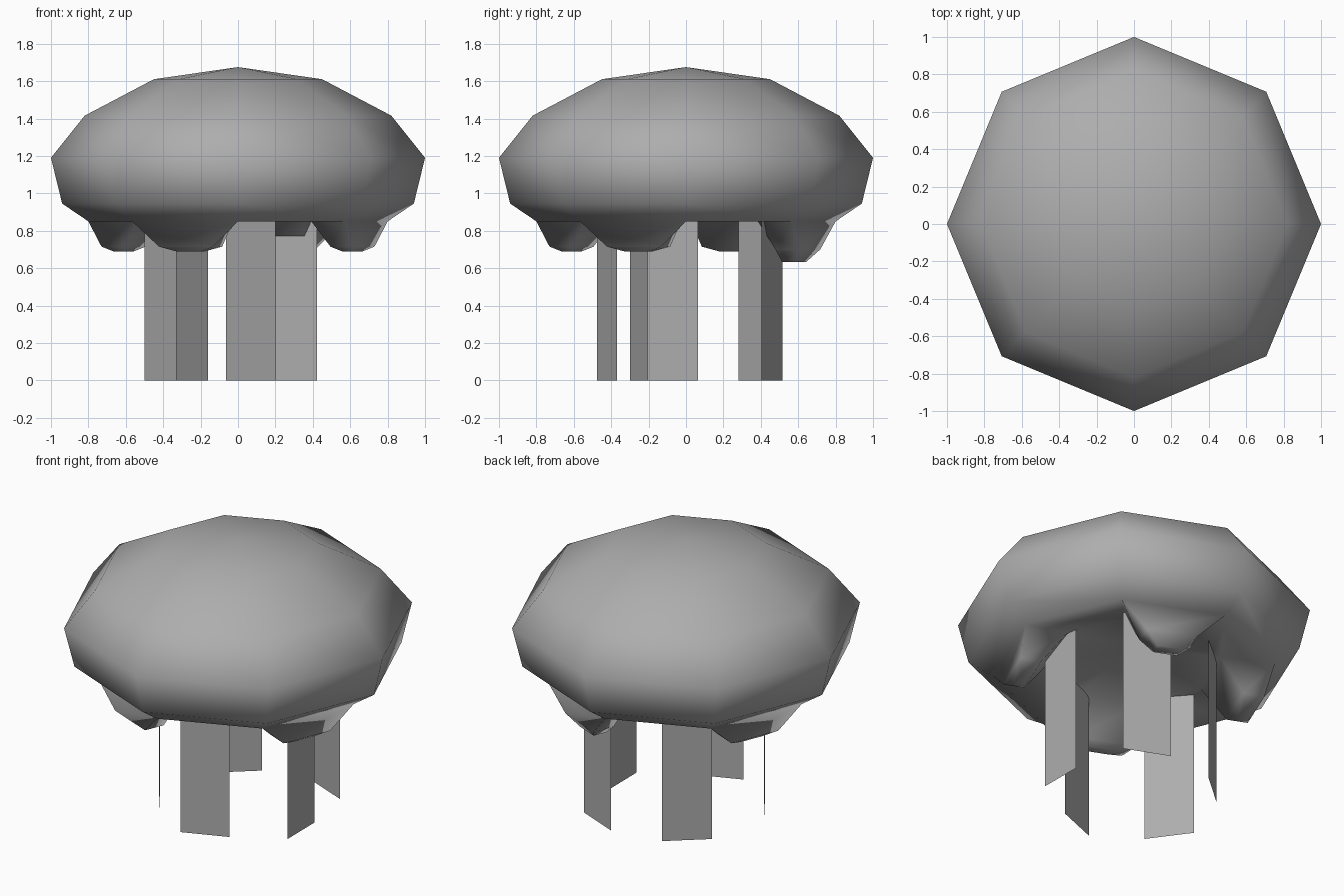
import bpy, bmesh, math
from mathutils import Vector

if "Cube" in bpy.data.objects:
    bpy.data.objects.remove(bpy.data.objects["Cube"], do_unlink=True)

# Single grey material
grey = bpy.data.materials.new("soft_grey")
grey.use_nodes = True
color = (0.42, 0.42, 0.42, 1)
grey.diffuse_color = color
grey.node_tree.nodes["Principled BSDF"].inputs["Base Color"].default_value = color


def finish(bm, name, smooth=False):
    """Turn a bmesh into a named, coloured object."""
    mesh = bpy.data.meshes.new(name)
    for f in bm.faces:
        f.smooth = smooth
    bm.to_mesh(mesh)
    bm.free()
    mesh.materials.append(grey)
    obj = bpy.data.objects.new(name, mesh)
    bpy.context.collection.objects.link(obj)
    return obj


# Bell: eight-sided lathe, from the crown over the rim to the hollow underside
SIDES = 8
CROWN_Z, HOLLOW_Z = 1.675, 1.0
PROFILE = [(0.45, 1.61), (0.82, 1.415), (1.0, 1.19),
           (0.94, 0.945), (0.80, 0.85), (0.49, 0.91)]

bm = bmesh.new()
rings = []
for r, z in PROFILE:
    rings.append([bm.verts.new((r * math.cos(k * math.tau / SIDES),
                                r * math.sin(k * math.tau / SIDES), z))
                  for k in range(SIDES)])
crown = bm.verts.new((0, 0, CROWN_Z))
hollow = bm.verts.new((0, 0, HOLLOW_Z))
for k in range(SIDES):
    n = (k + 1) % SIDES
    bm.faces.new((crown, rings[0][k], rings[0][n]))
    bm.faces.new((hollow, rings[-1][n], rings[-1][k]))
    for a, b in zip(rings[:-2], rings[1:-1]):
        bm.faces.new((a[k], b[k], b[n], a[n]))

# Frilled rim: every other underside panel is drawn down into a tapered lobe
# Each step: height, half width, inner radius, outer radius
LOBE = [(0.715, 0.157, 0.60, 0.725), (0.688, 0.065, 0.635, 0.69)]
LONG_LOBE = [(0.70, 0.150, 0.58, 0.715), (0.632, 0.070, 0.585, 0.665)]
for k in range(SIDES):
    n = (k + 1) % SIDES
    loop = [rings[-2][k], rings[-1][k], rings[-1][n], rings[-2][n]]
    if k % 2 == 1:
        angle = (k + 0.5) * math.tau / SIDES
        out = Vector((math.cos(angle), math.sin(angle), 0))
        side = Vector((-out.y, out.x, 0))
        for z, w, r_in, r_out in (LONG_LOBE if k == 1 else LOBE):
            corners = [(r_out, -w), (r_in, -w), (r_in, w), (r_out, w)]
            step = [bm.verts.new(out * r + side * t + Vector((0, 0, z)))
                    for r, t in corners]
            for i in range(4):
                j = (i + 1) % 4
                bm.faces.new((loop[i], step[i], step[j], loop[j]))
            loop = step
    bm.faces.new(loop)
bmesh.ops.recalc_face_normals(bm, faces=bm.faces[:])
finish(bm, "bell", smooth=True)

# Tentacles: five flat strips hanging in a ring, given by their two foot points
STRIPS = [((0.485, -0.205), (0.483, 0.065)),
          ((0.422, 0.405), (0.157, 0.515)),
          ((-0.16, 0.465), (-0.375, 0.28)),
          ((-0.50, -0.067), (-0.33, -0.30)),
          ((-0.065, -0.475), (0.20, -0.37))]
for i, (a, b) in enumerate(STRIPS, 1):
    bm = bmesh.new()
    bm.faces.new([bm.verts.new(p) for p in
                  ((*a, 0), (*b, 0), (*b, 0.93), (*a, 0.93))])
    finish(bm, f"tentacle_{i}")
